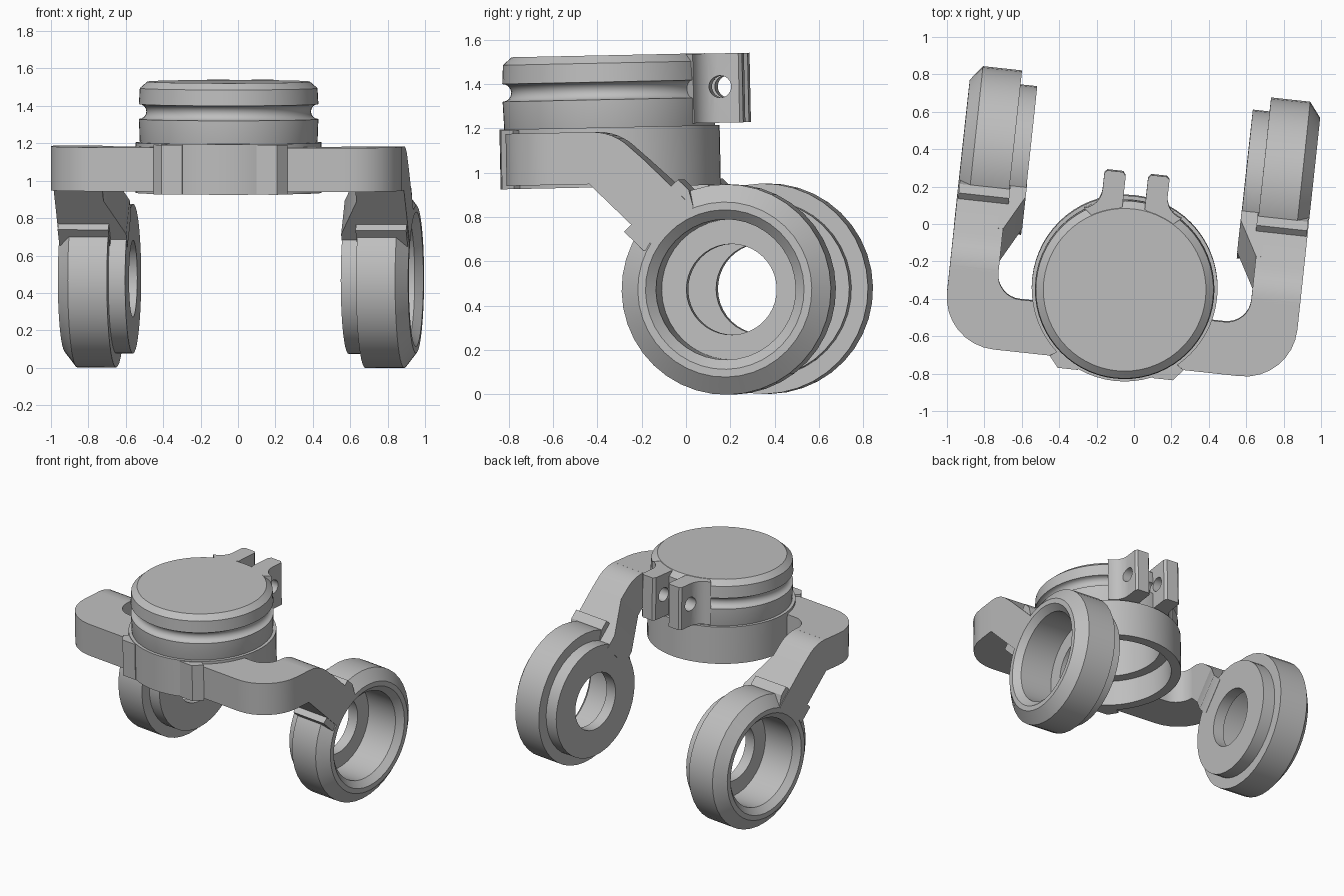
import bpy, bmesh, math
from mathutils import Matrix, Vector

cube = bpy.data.objects.get("Cube")
if cube:
    bpy.data.objects.remove(cube, do_unlink=True)

grey = bpy.data.materials.new("plain_grey")
grey.use_nodes = True
GREY = (0.52, 0.52, 0.52, 1)
grey.diffuse_color = GREY
grey.node_tree.nodes["Principled BSDF"].inputs["Base Color"].default_value = GREY

# The whole assembly sits slightly turned and tilted about the hub
POSE = (Matrix.Translation((-0.05, -0.345, 1.2))
        @ Matrix.Rotation(math.radians(1.2), 4, 'X')
        @ Matrix.Rotation(math.radians(-6.2), 4, 'Z')
        @ Matrix.Translation((0, 0, -1.2)))


def finish(name, bm, angle=30):
    bmesh.ops.remove_doubles(bm, verts=bm.verts, dist=1e-5)
    bmesh.ops.recalc_face_normals(bm, faces=bm.faces)
    mesh = bpy.data.meshes.new(name)
    bm.to_mesh(mesh)
    bm.free()
    mesh.materials.append(grey)
    obj = bpy.data.objects.new(name, mesh)
    bpy.context.collection.objects.link(obj)
    obj.matrix_world = POSE
    bpy.ops.object.select_all(action='DESELECT')
    obj.select_set(True)
    bpy.context.view_layer.objects.active = obj
    bpy.ops.object.shade_smooth_by_angle(angle=math.radians(angle))
    return obj


def prism(name, outline, low, high, place):
    """Extrude a flat outline from low to high; place maps (u, v, w) to space."""
    bm = bmesh.new()
    a = [bm.verts.new(place(u, v, low)) for u, v in outline]
    b = [bm.verts.new(place(u, v, high)) for u, v in outline]
    bm.faces.new(a)
    bm.faces.new(b)
    for i in range(len(a)):
        j = (i + 1) % len(a)
        bm.faces.new((a[i], a[j], b[j], b[i]))
    return finish(name, bm)


def lathe(name, profile, closed, steps, move=Matrix()):
    """Spin a (radius, height) profile about z, then move it."""
    bm = bmesh.new()
    vs = [bm.verts.new((r, 0, z)) for r, z in profile]
    es = [bm.edges.new(p) for p in zip(vs, vs[1:])]
    if closed:
        es.append(bm.edges.new((vs[-1], vs[0])))
    bmesh.ops.spin(bm, geom=vs + es, cent=(0, 0, 0), axis=(0, 0, 1),
                   angle=math.tau, steps=steps, use_duplicate=False)
    bm.transform(move)
    return finish(name, bm)


def arc(cx, cy, r, start, end, n=8):
    angles = [math.radians(start + (end - start) * i / n) for i in range(n + 1)]
    return [(cx + r * math.cos(a), cy + r * math.sin(a)) for a in angles]


# Hub: open lower ring and grooved, hollow cap
lathe("hub_ring", [(0.43, 0.935), (0.497, 0.935), (0.497, 1.205), (0.43, 1.205)],
      True, 64)
groove = arc(0.48, 1.37, 0.04, 90, 270)
lathe("hub_cap", [(0, 1.53), (0.435, 1.53), (0.475, 1.495)] + groove
      + [(0.475, 1.2), (0.45, 1.12), (0.36, 1.12), (0.36, 1.45), (0, 1.45)],
      False, 64)

OUT, INN = 0.942, 0.68      # arm outer and inner side
WHEEL = (0.61, 0.462)       # hub of the side ring, y and z

ear_shape = ([(0.06, 0.44), (0.06, 0.605), (0.075, 0.625), (0.16, 0.625), (0.175, 0.61)]
             + arc(0.285, 0.52, 0.11, 180, 258, 6) + [(0.2, 0.36)])
bar_shape = ([(0.25, -0.4)] + arc(OUT - 0.28, -0.12, 0.28, -90, 0)
             + [(OUT, 0.025), (INN, 0.025)] + arc(INN - 0.13, 0.01, 0.13, 0, -90)
             + [(0.44, -0.12), (0.3, -0.36)])
pad_shape = [(0.2, -0.44), (0.2, -0.46), (0.31, -0.46), (0.36, -0.4), (0.3, -0.36)]

# Slanted arm outline in y and z, running down to the side ring
HI, LO, END = 1.31, 0.955, -0.36


def slant(s, t):
    return ((s + t) / 2, (s - t) / 2)


arm_shape = ([(0, 0.95), (0, 1.185)] + arc(0.02, 0.945, 0.24, 90, 45, 6)
             + [slant(HI, -0.8), slant(HI, END), slant(LO, END), (0.005, 0.95)])
lug_shape = [slant(0.89, -0.575), slant(1.37, -0.555), slant(1.37, -0.46),
             slant(HI, END), slant(0.93, END), slant(0.89, -0.40)]
gusset_shape = [(INN + 0.03, -0.82), (INN, -0.82), (0.578, -0.46),
                (0.578, -0.32), (INN + 0.03, -0.32)]

# Side ring section: radius against sideways position
wheel_profile = [(0.205, 0.58), (0.40, 0.58), (0.40, 0.67), (0.475, 0.67),
                 (0.475, 0.88), (0.395, OUT), (0.36, OUT), (0.317, 0.90),
                 (0.317, 0.66), (0.205, 0.66)]

for side, sign in (("left", 1), ("right", -1)):
    def flat(u, v, w):
        return Vector((sign * u, v, w))

    def sideways(u, v, w):
        return Vector((sign * w, u, v))

    def along(u, v, w):
        return Vector((sign * u, *slant(w, v)))

    # Cross bar with rounded corner, and raised front pad
    prism(side + "_cross_bar", bar_shape, 0.95, 1.185, flat)
    prism(side + "_front_pad", pad_shape, 0.935, 1.2, flat)
    # Slanted arm, collar and inner gusset
    prism(side + "_arm", arm_shape, INN, OUT, sideways)
    prism(side + "_collar", lug_shape, INN - 0.015, OUT - 0.005, sideways)
    prism(side + "_gusset", gusset_shape, LO, HI, along)
    # Stepped side ring
    move = (Matrix.Translation((0, *WHEEL))
            @ Matrix.Rotation(sign * math.pi / 2, 4, 'Y'))
    lathe(side + "_side_ring", wheel_profile, True, 40, move)

    # Clamp ear with a cross-drilled bolt hole
    ear = prism(side + "_clamp_ear", ear_shape, 1.215, 1.528, flat)
    drill = prism("drill", arc(0.525, 1.378, 0.05, 0, 345, 23), 0.0, 0.4, sideways)
    cut = ear.modifiers.new("bolt_hole", 'BOOLEAN')
    cut.object = drill
    cut.operation = 'DIFFERENCE'
    cut.solver = 'EXACT'
    bpy.context.view_layer.objects.active = ear
    bpy.ops.object.modifier_apply(modifier=cut.name)
    bpy.data.objects.remove(drill, do_unlink=True)
